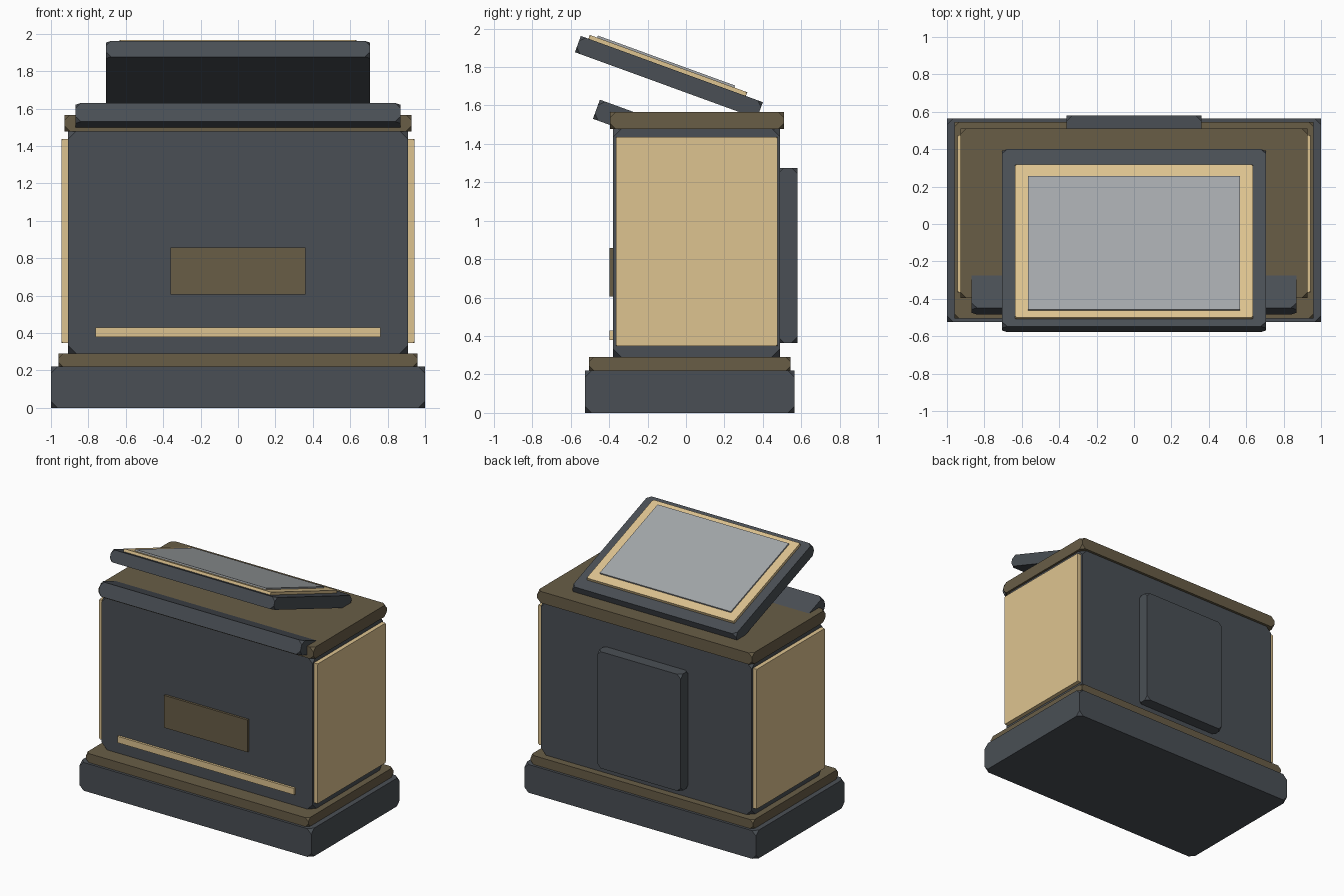
import bpy, bmesh, math
from mathutils import Matrix, Vector

cube = bpy.data.objects.get("Cube")
if cube:
    bpy.data.objects.remove(cube, do_unlink=True)


def material(name, rgb):
    m = bpy.data.materials.new(name)
    m.use_nodes = True
    color = (*rgb, 1.0)
    m.diffuse_color = color
    m.node_tree.nodes["Principled BSDF"].inputs["Base Color"].default_value = color
    return m


slate = material("dark slate", (0.068, 0.078, 0.09))
bronze = material("dull bronze", (0.14, 0.11, 0.062))
gold = material("pale gold", (0.73, 0.55, 0.28))
glass = material("grey glass", (0.37, 0.39, 0.405))


def box(name, mat, x, y, z, corner=0.0, place=None):
    """Box between ranges x, y, z with its corners clipped, then placed."""
    bm = bmesh.new()
    bmesh.ops.create_cube(bm, size=1)
    size = [r[1] - r[0] for r in (x, y, z)]
    middle = [(r[0] + r[1]) / 2 for r in (x, y, z)]
    bm.transform(Matrix.Translation(middle) @ Matrix.Diagonal((*size, 1)))
    if corner:
        bmesh.ops.bevel(bm, geom=bm.verts[:], offset=corner, offset_type='ABSOLUTE',
                        segments=1, affect='VERTICES', clamp_overlap=True)
    bmesh.ops.recalc_face_normals(bm, faces=bm.faces[:])
    mesh = bpy.data.meshes.new(name)
    bm.to_mesh(mesh)
    bm.free()
    mesh.materials.append(mat)
    ob = bpy.data.objects.new(name, mesh)
    if place:
        ob.matrix_world = place
    bpy.context.collection.objects.link(ob)
    return ob


def wide(half):
    return (-half, half)


# Plinth, trim, cabinet and top slab
box("plinth", slate, wide(1), (-0.525, 0.565), (0, 0.22), 0.035)
box("plinth_trim", bronze, wide(0.96), (-0.505, 0.545), (0.22, 0.29), 0.025)
box("cabinet", slate, wide(0.91), (-0.38, 0.49), (0.29, 1.48), 0.045)
box("top_slab", bronze, wide(0.927), (-0.395, 0.51), (1.477, 1.567), 0.03)

# Panels on the cabinet
for side, s in (("left", 1), ("right", -1)):
    box(side + "_side_panel", gold, sorted((s * 0.9, s * 0.943)),
        (-0.365, 0.475), (0.347, 1.437), 0.008)
box("back_door", slate, wide(0.36), (0.48, 0.58), (0.365, 1.275), 0.03)
box("front_plate", bronze, wide(0.36), (-0.398, -0.37), (0.605, 0.857))
box("front_strip", gold, wide(0.763), (-0.398, -0.37), (0.38, 0.43))

# Sloping parts, falling towards the back
tilt = Matrix.Rotation(math.radians(-20), 4, 'X')
ledge_place = Matrix.Translation(Vector((0, -0.448, 1.63))) @ tilt
box("front_ledge", slate, wide(0.87), (0, 0.25), (-0.106, 0), 0.03, ledge_place)

desk_place = Matrix.Translation(Vector((0, -0.089, 1.747))) @ tilt
box("desk_panel", slate, wide(0.707), wide(0.504), wide(0.045), 0.028, desk_place)
box("screen_frame", gold, wide(0.635), (-0.462, 0.41), (0.04, 0.066), 0.01, desk_place)
box("screen", glass, wide(0.566), (-0.421, 0.339), (0.06, 0.077), 0, desk_place)
